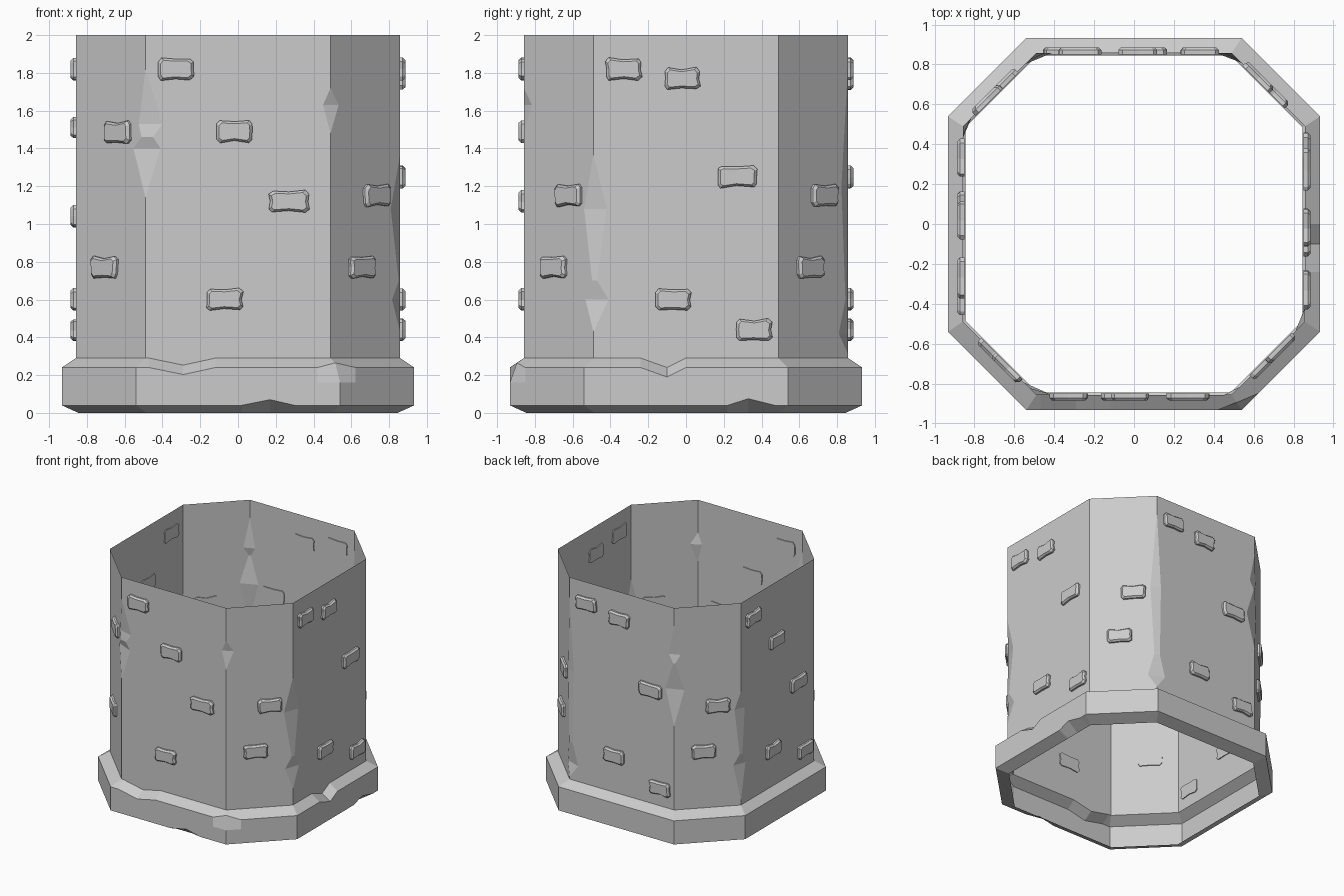
import bpy, bmesh, random
from math import sin, cos, radians, sqrt
from mathutils import Vector

if "Cube" in bpy.data.objects:
    bpy.data.objects.remove(bpy.data.objects["Cube"])

random.seed(4)
WALL = (0.858, 0.49)      # half width, corner offset of the octagon
RINGS = [(0.858, 0.49, 0.29), (0.933, 0.54, 0.24), (0.933, 0.54, 0.16),
         (0.933, 0.54, 0.04), (0.845, 0.485, 0.0)]


def half(k, r, c):
    return c if k % 2 == 0 else (r - c) / sqrt(2)


def pt(k, s, r, c, z, out=0.0):
    """Point on side k (0 = front, counter-clockwise), s along the side."""
    a = radians(-90 + 45 * k)
    d = (r if k % 2 == 0 else (r + c) / sqrt(2)) + out
    return Vector((d * cos(a) - s * sin(a), d * sin(a) + s * cos(a), z))


def add_face(bm, pts):
    clean = []
    for p in pts:
        if all((p - q).length > 1e-4 for q in clean):
            clean.append(p)
    if len(clean) > 2:
        bm.faces.new([bm.verts.new(p) for p in clean])


def finish(bm, name):
    bmesh.ops.remove_doubles(bm, verts=bm.verts, dist=1e-4)
    me = bpy.data.meshes.new(name)
    bm.to_mesh(me)
    bm.free()
    ob = bpy.data.objects.new(name, me)
    bpy.context.collection.objects.link(ob)
    return ob


# Chipped vertical edges: corner -> (height, cut into side before, cut into side after)
CHIPS = {
    0: [(1.48, 0, 0), (1.63, .04, .06), (1.72, 0, 0)],
    1: [(.43, 0, 0), (.6, .06, .08), (.7, .01, .02), (1.08, .07, .07), (1.37, 0, 0)],
    3: [(.31, 0, 0), (.42, .07, .08), (.6, .02, .03), (1.2, .05, .04), (1.85, 0, 0)],
    4: [(1.0, 0, 0), (1.3, .08, .08), (1.53, .01, .01), (1.6, .05, .05), (1.85, 0, 0)],
    5: [(.33, 0, 0), (.63, .06, .06), (.72, .01, .02), (1.1, .05, .05), (1.25, 0, 0)],
    7: [(1.14, 0, 0), (1.4, .09, .08), (1.46, .03, .04), (1.53, .05, .09), (1.82, 0, 0)],
}
# Dents in the plinth: side -> (position along side, top drop, bottom rise)
DENTS = {
    0: [(-.47, 0, 0), (-.29, -.037, 0), (-.12, 0, 0), (.02, 0, 0), (.17, 0, .03),
        (.3, 0, 0), (.42, 0, 0)],
    1: [(-.16, 0, 0)],
    2: [(-.24, 0, 0), (-.1, -.05, 0), (.0, 0, 0), (.22, 0, 0), (.33, 0, .035), (.47, 0, 0)],
}


def chip_line(k):
    return [(RINGS[0][2], 0, 0)] + CHIPS.get(k % 8, []) + [(2.0, 0, 0)]


# Tower wall: one flat panel per side plus the chip facets at each corner
bm = bmesh.new()
for k in range(8):
    h, h2 = half(k, *WALL), half(k + 1, *WALL)
    right = [pt(k, h - a, *WALL, z) for z, a, b in chip_line(k)]
    left = [pt(k, -h + b, *WALL, z) for z, a, b in chip_line(k - 1)]
    bottom = [pt(k, s, *WALL, .29 + dt) for s, dt, db in DENTS.get(k, []) if abs(s) < h]
    add_face(bm, bottom + right + left[::-1])
    nxt = [pt(k + 1, -h2 + b, *WALL, z) for z, a, b in chip_line(k)]
    for i in range(len(right) - 1):
        add_face(bm, [right[i], nxt[i], nxt[i + 1], right[i + 1]])
finish(bm, "tower_wall")

# Plinth: sloped top, upright band and undercut bottom
bm = bmesh.new()
for k in range(8):
    cols = [(-1, 0, 0)] + DENTS.get(k, []) + [(1, 0, 0)]
    grid = []
    for i, (s, dt, db) in enumerate(cols):
        col = []
        corner = k if i == len(cols) - 1 else (k - 1) % 8 if i == 0 else None
        for j, (r, c, z) in enumerate(RINGS):
            if corner == 0 and j == 1:          # broken front right corner
                r, c, z = .895, .515, .265
            pos = s * half(k, r, c) if corner is not None else s
            col.append(pt(k, pos, r, c, z + (dt if j < 2 else db if j == 3 else 0)))
        grid.append(col)
    for a, b in zip(grid, grid[1:]):
        for j in range(len(RINGS) - 1):
            add_face(bm, [a[j + 1], b[j + 1], b[j], a[j]])
finish(bm, "plinth")


# Raised stones: worn, slightly waisted blocks set into the wall
def stone(k, s0, z0, w=0.095, h=0.058):
    c = 0.018
    outline = [(-w + c, -h), (0, -h * .86), (w - c, -h), (w, -h + c), (w * .97, 0),
               (w, h - c), (w - c, h), (0, h * .86), (-w + c, h), (-w, h - c),
               (-w * .97, 0), (-w, -h + c)]
    outline = [(x + random.uniform(-.004, .004), y + random.uniform(-.004, .004))
               for x, y in outline]
    bm = bmesh.new()
    loops = [[pt(k, s0 + x * f, *WALL, z0 + y * g, out) for x, y in outline]
             for f, g, out in ((1, 1, -.008), (1, 1, .014), (.86, .78, .028))]
    n = len(outline)
    for a, b in zip(loops, loops[1:]):
        for i in range(n):
            add_face(bm, [a[i], a[(i + 1) % n], b[(i + 1) % n], b[i]])
    add_face(bm, loops[-1])
    add_face(bm, loops[0][::-1])
    finish(bm, "wall_stone")


LOW = [(-.07, .6), (.36, .44)]
STONES = {
    0: [(-.33, 1.82), (-.02, 1.49), (.27, 1.12), (-.07, .6)],
    2: [(-.33, 1.82), (-.02, 1.77), (.27, 1.25)] + LOW,
    4: [(-.33, 1.82), (-.02, 1.77), (.27, 1.25)] + LOW,
    6: [(-.33, 1.82), (-.02, 1.51), (.27, 1.04)] + LOW,
    1: [(.08, 1.15), (-.03, .77)],
    3: [(.08, 1.15), (-.03, .77)],
    5: [(.08, 1.15), (-.03, .77)],
    7: [(.06, 1.485), (-.04, .77)],
}
for side, spots in STONES.items():
    for s, z in spots:
        stone(side, s, z, w=.105 if s == .27 else .095)
